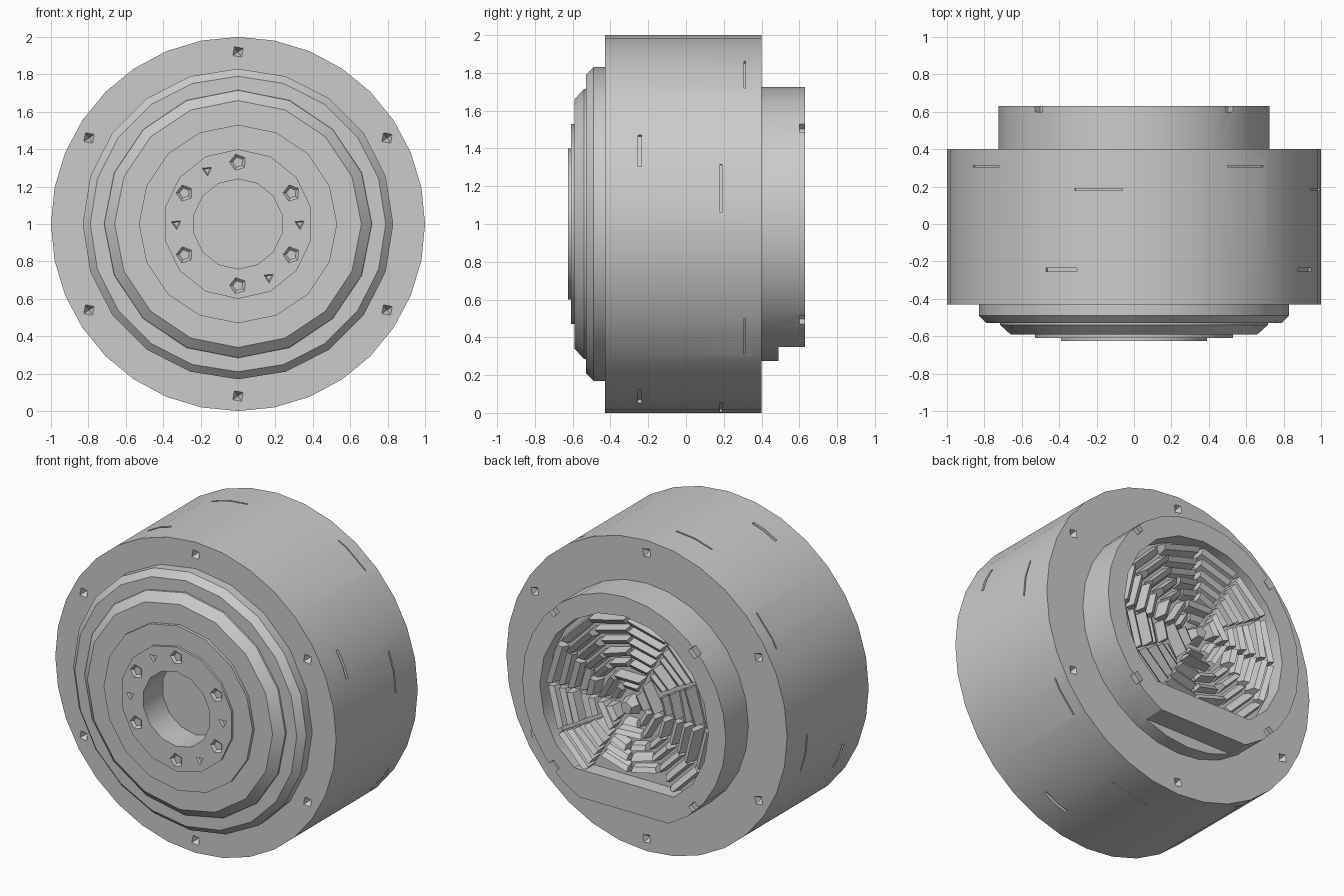
import bpy, bmesh, random
from math import sin, cos, pi, radians
from mathutils import Matrix

random.seed(4)
if "Cube" in bpy.data.objects:
    bpy.data.objects.remove(bpy.data.objects["Cube"], do_unlink=True)

GREY = (0.6, 0.6, 0.6, 1)
grey = bpy.data.materials.new("plain grey")
grey.use_nodes = True
grey.diffuse_color = GREY
grey.node_tree.nodes["Principled BSDF"].inputs["Base Color"].default_value = GREY


def polar(r, a, y):
    """Point at radius r and angle a (from +x towards up) around the y axis."""
    return (r * cos(a), y, 1 + r * sin(a))


def finish(name, bm):
    bmesh.ops.remove_doubles(bm, verts=bm.verts, dist=1e-5)
    bmesh.ops.recalc_face_normals(bm, faces=bm.faces)
    mesh = bpy.data.meshes.new(name)
    bm.to_mesh(mesh)
    bm.free()
    mesh.materials.append(grey)
    ob = bpy.data.objects.new(name, mesh)
    bpy.context.collection.objects.link(ob)
    return ob


def lathe(name, profile, sides, floor=None):
    """Turn a closed (radius, y) profile around the y axis."""
    bm = bmesh.new()
    rings = []
    for i in range(sides):
        a = pi / 2 + 2 * pi * i / sides
        rings.append([bm.verts.new(polar(r, a, y)) for r, y in profile])
    n = len(profile)
    for i in range(sides):
        p, q = rings[i], rings[(i + 1) % sides]
        for j in range(n):
            k = (j + 1) % n
            if profile[j][0] + profile[k][0] > 0:
                quad = [p[j], p[k], q[k], q[j]]
                if profile[j][0] == 0:
                    quad = [p[j], p[k], q[k]]
                elif profile[k][0] == 0:
                    quad = [p[j], p[k], q[j]]
                bm.faces.new(quad)
    if floor is not None:
        for v in bm.verts:
            v.co.z = max(v.co.z, floor)
    return finish(name, bm)


def add_box(bm, r, angle, y, size):
    """Box of (radial, y, tangential) size."""
    turn = Matrix.Rotation(-angle, 4, 'Y')
    place = Matrix.Translation(polar(r, angle, y)) @ turn
    bmesh.ops.create_cube(bm, size=1, matrix=place @ Matrix.Diagonal((*size, 1)))


def add_pit(bm, r, degrees, y, radius, sides):
    """Pyramid-shaped socket, widest at the surface and pointed both ways."""
    x, y, z = polar(r, radians(degrees), y)
    ring = [bm.verts.new((x + radius * cos(t), y, z + radius * sin(t)))
            for t in (2 * pi * i / sides + 0.6 for i in range(sides))]
    for tip_y in (y - 0.04, y + 0.04):
        tip = bm.verts.new((x, tip_y, z))
        for i in range(sides):
            bm.faces.new((ring[i], ring[(i + 1) % sides], tip))


def cut(target, cutter):
    cutter.hide_render = True
    mod = target.modifiers.new("cut", 'BOOLEAN')
    mod.operation = 'DIFFERENCE'
    mod.solver = 'EXACT'
    mod.object = cutter
    bpy.context.view_layer.objects.active = target
    bpy.ops.object.modifier_apply(modifier=mod.name)
    bpy.data.objects.remove(cutter, do_unlink=True)


# Main drum
drum = lathe("drum", [(0, -.43), (1, -.43), (1, .4), (0, .4)], 32)
bm = bmesh.new()
for i in range(6):
    for face_y in (-.43, .4):
        add_pit(bm, .92, 30 + 60 * i, face_y, .034, 4)
# Narrow slits around the drum wall
for y, start, width, length in ((-.245, 23, .02, .18), (.185, 11, .01, .26), (.31, 53, .008, .24)):
    for i in range(4):
        add_box(bm, 1, radians(start + 90 * i), y, (.05, width, length))
cut(drum, finish("drum_cutter", bm))

# Stepped front rings
outer = lathe("outer_front_ring", [(.5, -.42), (.83, -.42), (.83, -.49), (.79, -.53), (.5, -.53)], 20)
middle = lathe("middle_front_ring", [(.4, -.5), (.72, -.5), (.715, -.54), (.66, -.59), (.4, -.59)], 16)
inner = lathe("inner_front_ring", [(.3, -.56), (.53, -.56), (.53, -.61), (.3, -.61)], 16)
hub = lathe("front_hub", [(.24, -.42), (.4, -.42), (.4, -.625), (.24, -.625)], 14)
bm = bmesh.new()
for i in range(6):
    add_pit(bm, .33, 30 + 60 * i, -.625, .045, 5)
for degrees in (0, 120, 180, 300):
    add_pit(bm, .33, degrees, -.625, .03, 3)
cut(hub, finish("hub_cutter", bm))

# Rear housing with a recess, a cut-away underside and rim notches
housing = lathe("rear_housing", [(0, .38), (.725, .38), (.725, .63), (0, .63)], 28)
cut(housing, lathe("recess_cutter", [(0, .53), (.6, .53), (.6, .7), (0, .7)], 20, floor=.53))
bm = bmesh.new()
add_box(bm, .85, -pi / 2, .6, (.4, .22, 2))
for i in range(4):
    add_box(bm, .72, pi / 4 + i * pi / 2, .63, (.08, .06, .06))
cut(housing, finish("housing_cutter", bm))

# Concentric grille slats, broken by radial gaps
bm = bmesh.new()
for k in range(7):
    r = .09 + .072 * k
    count = 6 if k < 2 else 12
    for i in range(count):
        mid = 2 * pi * (i + .5) / count
        half = pi / count - .012 / r
        if r * sin(mid) < -.4:
            continue
        crest = .6 + random.uniform(-.02, .025)
        ends = []
        for a in (mid - half, mid + half):
            tip = crest + random.uniform(-.015, .005)
            ends.append([bm.verts.new(polar(*p)) for p in
                         ((r, a, .52), (r + .06, a, .52), (r + .045, a, tip), (r + .015, a, tip - .02))])
        p, q = ends
        bm.faces.new(p)
        bm.faces.new(q)
        for j in range(4):
            m = (j + 1) % 4
            bm.faces.new((p[j], p[m], q[m], q[j]))
finish("grille_slats", bm)
lathe("grille_centre", [(0, .52), (.07, .52), (.04, .61), (0, .61)], 5)

# Smooth turned surfaces, sharp corners
bpy.ops.object.select_all(action='DESELECT')
for ob in (drum, outer, middle, inner, hub, housing):
    ob.select_set(True)
bpy.context.view_layer.objects.active = drum
bpy.ops.object.shade_smooth_by_angle(angle=radians(28))
